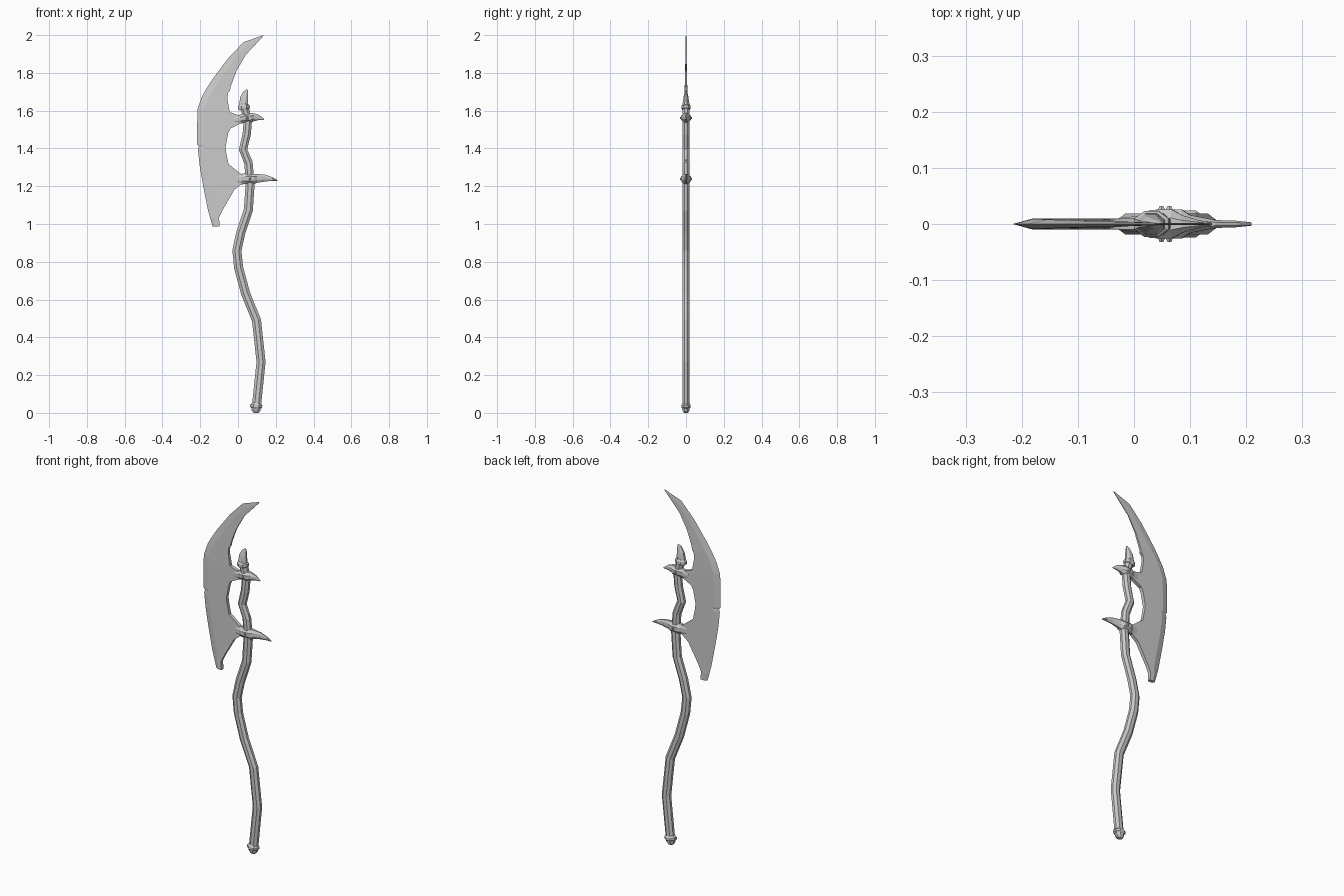
import bpy, bmesh, math
from mathutils import Vector


def finish(name, bm):
    bmesh.ops.recalc_face_normals(bm, faces=bm.faces[:])
    me = bpy.data.meshes.new(name)
    bm.to_mesh(me)
    bm.free()
    ob = bpy.data.objects.new(name, me)
    bpy.context.collection.objects.link(ob)
    return ob


def loft(name, stations, n=8):
    """Faceted tube in the xz plane; stations are (x, z, half width, half depth)."""
    bm = bmesh.new()
    pts = [Vector((s[0], 0, s[1])) for s in stations]
    rings = []
    for i, (x, z, w, d) in enumerate(stations):
        t = (pts[min(i + 1, len(pts) - 1)] - pts[max(i - 1, 0)]).normalized()
        side = Vector((t.z, 0, -t.x))
        k = 1 / math.cos(math.pi / n)
        ring = []
        for j in range(n):
            a = 2 * math.pi * (j + 0.5) / n
            ring.append(bm.verts.new(pts[i] + side * (w * k * math.cos(a))
                                     + Vector((0, d * k * math.sin(a), 0))))
        rings.append(ring)
    for a, b in zip(rings, rings[1:]):
        for j in range(n):
            bm.faces.new((a[j], a[(j + 1) % n], b[(j + 1) % n], b[j]))
    bm.faces.new(rings[0])
    bm.faces.new(rings[-1])
    return finish(name, bm)


# Blade: rows of (outer x, outer z, inner x, inner z) from tip to heel
rows = [(0.135, 2.0, 0.13, 1.99), (0.03, 1.963, 0.04, 1.894),
        (-0.05, 1.88, -0.008, 1.81), (-0.135, 1.767, -0.04, 1.725),
        (-0.165, 1.72, -0.042, 1.705), (-0.172, 1.708, -0.053, 1.695),
        (-0.19, 1.677, -0.056, 1.66), (-0.214, 1.61, -0.044, 1.592),
        (-0.215, 1.58, 0.02, 1.57), (-0.216, 1.53, 0.02, 1.535),
        (-0.216, 1.48, -0.04, 1.505), (-0.216, 1.45, -0.052, 1.48),
        (-0.216, 1.422, -0.066, 1.407), (-0.207, 1.412, -0.065, 1.397),
        (-0.212, 1.395, -0.062, 1.375), (-0.204, 1.317, -0.05, 1.317),
        (-0.198, 1.28, 0.02, 1.262), (-0.184, 1.2, 0.02, 1.212),
        (-0.176, 1.16, -0.02, 1.18), (-0.16, 1.078, -0.082, 1.073),
        (-0.147, 1.03, -0.1, 1.035), (-0.135, 0.988, -0.098, 0.988)]
bm = bmesh.new()
strips = []
for ox, oz, ix, iz in rows:
    o, i = Vector((ox, 0, oz)), Vector((ix, 0, iz))
    t = 0.0095 if oz < 1.6 else 0.0095 - 0.02 * (oz - 1.6)
    b = o.lerp(i, min(0.035 / (i - o).length, 0.45))
    y = Vector((0, t, 0))
    strips.append([bm.verts.new(p) for p in (o, b - y, i - y, i + y, b + y)])
for a, b in zip(strips, strips[1:]):
    for j in range(5):
        bm.faces.new((a[j], a[(j + 1) % 5], b[(j + 1) % 5], b[j]))
bm.faces.new(strips[0])
bm.faces.new(strips[-1])
finish("blade", bm)

# Crooked wooden shaft
path = [(0.097, 0.03), (0.122, 0.27), (0.098, 0.49), (0.04, 0.633), (0.003, 0.77),
        (-0.006, 0.86), (0.015, 0.955), (0.055, 1.075), (0.064, 1.21), (0.056, 1.32),
        (0.027, 1.395), (0.046, 1.475), (0.052, 1.545), (0.03, 1.64)]
loft("shaft", [(x, z, 0.024 - 0.002 * (z > 1.3), 0.0185) for x, z in path])

# Broken knot on the shaft
loft("shaft_knot", [(0.04, 1.37, 0.012, 0.012), (0.06, 1.345, 0.011, 0.01),
                    (0.076, 1.326, 0.003, 0.003)], 6)

# Pommel at the bottom
loft("pommel", [(0.094, 0.0, 0.013, 0.01), (0.095, 0.012, 0.023, 0.018),
                (0.096, 0.024, 0.025, 0.02), (0.096, 0.03, 0.032, 0.024),
                (0.097, 0.042, 0.032, 0.024), (0.098, 0.052, 0.023, 0.018)])

# Bent cap on the shaft top
loft("shaft_cap", [(0.033, 1.605, 0.024, 0.02), (0.032, 1.612, 0.031, 0.023),
                   (0.031, 1.626, 0.031, 0.023), (0.03, 1.634, 0.024, 0.018),
                   (0.033, 1.67, 0.021, 0.013), (0.041, 1.698, 0.013, 0.007),
                   (0.049, 1.711, 0.003, 0.002)])

# Clamps that hold the blade and end in a back spike
loft("upper_clamp", [(-0.02, 1.552, 0.018, 0.011), (0.012, 1.555, 0.024, 0.015),
                     (0.03, 1.56, 0.025, 0.025), (0.068, 1.562, 0.025, 0.026),
                     (0.085, 1.565, 0.021, 0.016), (0.11, 1.563, 0.014, 0.008),
                     (0.138, 1.554, 0.003, 0.002)])
loft("lower_clamp", [(-0.01, 1.237, 0.026, 0.011), (0.02, 1.238, 0.028, 0.015),
                     (0.04, 1.239, 0.028, 0.026), (0.085, 1.239, 0.027, 0.026),
                     (0.1, 1.242, 0.024, 0.016), (0.145, 1.243, 0.018, 0.007),
                     (0.18, 1.238, 0.01, 0.006), (0.209, 1.23, 0.002, 0.003)])

# Rivets through both clamps
for label, x, z in (("upper", 0.049, 1.561), ("lower", 0.063, 1.239)):
    for face, s in (("front", -1), ("back", 1)):
        bpy.ops.mesh.primitive_cone_add(vertices=6, radius1=0.009, radius2=0.004, depth=0.01,
                                        location=(x, s * 0.027, z),
                                        rotation=(-s * math.pi / 2, 0, 0))
        bpy.context.object.name = f"{label}_rivet_{face}"
